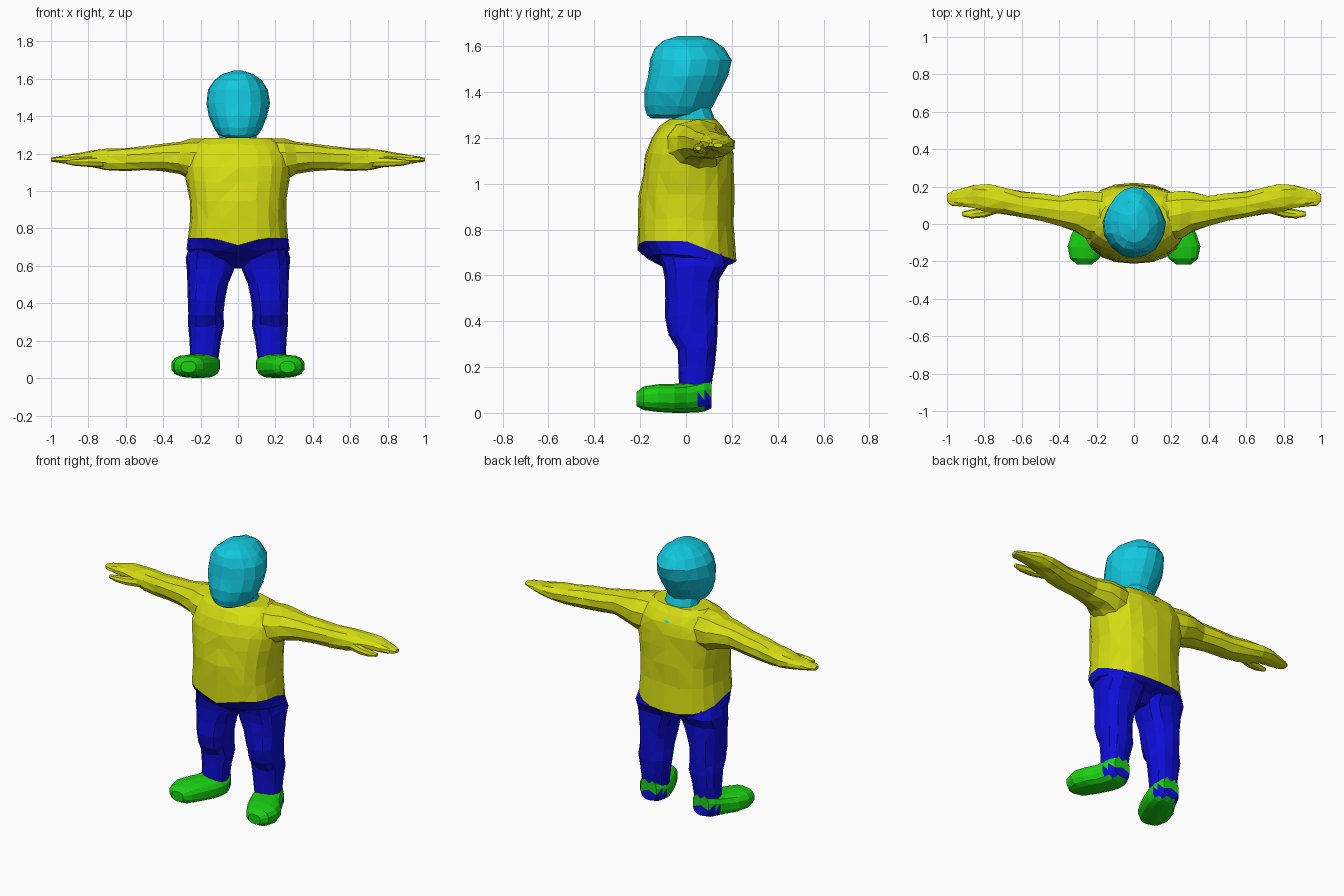
import bpy, bmesh, math, random
random.seed(4)


def material(name, rgb):
    m = bpy.data.materials.new(name)
    m.diffuse_color = (*rgb, 1)
    return m


CYAN = material("cyan", (0.006, 0.58, 0.74))
YELLOW = material("yellow", (0.67, 0.73, 0.006))
BLUE = material("blue", (0.004, 0.004, 0.68))
GREEN = material("green", (0.01, 0.63, 0.006))


def loft(name, axis, rows, mats, n=14, p=2.2, jitter=0.004, warp=None,
         mirror=False, rule=None):
    """Faceted skin through superellipse rings; row = (t, a0, a1, b0, b1)."""
    bm = bmesh.new()
    place = {"x": lambda t, a, b: (t, a, b),
             "y": lambda t, a, b: (a, t, b),
             "z": lambda t, a, b: (a, b, t)}[axis]

    def vert(t, a, b):
        co = place(t, a, b)
        return bm.verts.new(warp(*co) if warp else co)

    rings = []
    for i, (t, a0, a1, b0, b1) in enumerate(rows):
        j = jitter if 0 < i < len(rows) - 1 else 0
        ring = []
        for k in range(n):
            ang = 2 * math.pi * k / n + math.pi / 2
            c, s = math.cos(ang), math.sin(ang)
            ca = math.copysign(abs(c) ** (2 / p), c)
            sb = math.copysign(abs(s) ** (2 / p), s)
            ring.append(vert(t + random.uniform(-j, j) * 2,
                             (a0 + a1) / 2 + (a1 - a0) / 2 * ca + random.uniform(-j, j),
                             (b0 + b1) / 2 + (b1 - b0) / 2 * sb + random.uniform(-j, j)))
        rings.append(ring)
    for r, q in zip(rings, rings[1:]):
        for k in range(n):
            m = (k + 1) % n
            bm.faces.new((r[k], r[m], q[m], q[k]))
    for ring, (t, a0, a1, b0, b1) in ((rings[0], rows[0]), (rings[-1], rows[-1])):
        mid = vert(t, (a0 + a1) / 2, (b0 + b1) / 2)
        for k in range(n):
            bm.faces.new((ring[k], ring[(k + 1) % n], mid))
    bmesh.ops.triangulate(bm, faces=bm.faces[:])
    bmesh.ops.recalc_face_normals(bm, faces=bm.faces[:])
    if rule:
        for f in bm.faces:
            f.material_index = rule(f.calc_center_median())
    me = bpy.data.meshes.new(name)
    bm.to_mesh(me)
    bm.free()
    for m in mats:
        me.materials.append(m)
    ob = bpy.data.objects.new(name, me)
    bpy.context.collection.objects.link(ob)
    if mirror:
        mod = ob.modifiers.new("mirror", "MIRROR")
        mod.use_mirror_merge = False
    return ob


def sym(rows):
    """Rows (z, half width, y front, y back) centred on x = 0."""
    return [(z, -w, w, y0, y1) for z, w, y0, y1 in rows]


# Shirt hem: lower at the back, small dip at the front middle
def hem(x, y, z):
    k = max(0, 1 - abs(z - 0.75) / 0.13)
    dip = 0.04 * max(0, 1 - abs(x) / 0.14) if y < 0 else 0
    return x, y, z - k * (0.4 * max(0, y) + dip)


# Head: ridge along the back of the hood
def ridge(x, y, z):
    return x * (1 - 1.2 * max(0, y)), y, z


loft("head", "z", sym([
    (1.285, .06, -.15, -.03), (1.30, .105, -.168, .09), (1.34, .13, -.18, .115),
    (1.40, .157, -.18, .15), (1.47, .172, -.167, .185), (1.54, .165, -.157, .20),
    (1.59, .13, -.14, .165), (1.625, .085, -.10, .125), (1.645, .02, -.03, .06)]),
    [CYAN], n=16, p=2.1, jitter=0.002, warp=ridge)

# Collar, reaching down the back
loft("collar", "z", sym([
    (1.26, .115, -.07, .195), (1.285, .10, -.06, .13), (1.33, .095, -.06, .11)]),
    [CYAN], n=12, p=2, jitter=0,
    warp=lambda x, y, z: (x, y, z - 0.6 * max(0, y - 0.1)))

# Shirt body
loft("shirt", "z", sym([
    (0.75, .268, -.212, .22), (0.85, .255, -.212, .21), (0.95, .258, -.205, .21),
    (1.05, .275, -.19, .21), (1.13, .285, -.175, .207), (1.20, .27, -.15, .195),
    (1.25, .235, -.115, .165), (1.283, .18, -.07, .13)]),
    [YELLOW], n=20, p=2.4, warp=hem)

# Sleeves with hands
loft("arm", "x", [
    (.15, -.10, .17, 1.04, 1.28), (.25, -.085, .185, 1.06, 1.278),
    (.31, -.045, .175, 1.09, 1.267), (.40, -.015, .155, 1.105, 1.255),
    (.50, .015, .165, 1.11, 1.24), (.60, .03, .175, 1.105, 1.232),
    (.70, .05, .20, 1.11, 1.225), (.78, .06, .215, 1.125, 1.217),
    (.85, .085, .212, 1.137, 1.207), (.92, .092, .192, 1.145, 1.195),
    (.97, .098, .182, 1.15, 1.187), (1.0, .12, .16, 1.158, 1.178)],
    [YELLOW], n=10, p=2.2, mirror=True)
loft("thumb", "x", [
    (.72, .06, .13, 1.125, 1.185), (.80, .035, .09, 1.13, 1.18),
    (.87, .03, .077, 1.135, 1.172), (.92, .042, .066, 1.145, 1.165)],
    [YELLOW], n=8, jitter=0.002, mirror=True)

# Trousers: seat and legs
loft("trouser_seat", "z", sym([
    (0.75, .268, -.212, .22), (0.69, .275, -.165, .195),
    (0.63, .20, -.085, .13), (0.585, .06, -.03, .08)]),
    [BLUE], n=20, p=2.4, jitter=0.002, warp=hem)
loft("trouser_leg", "z", [
    (.70, .03, .26, -.13, .17), (.64, .01, .277, -.105, .185),
    (.58, .02, .277, -.092, .148), (.50, .052, .272, -.088, .14),
    (.42, .072, .268, -.09, .14), (.34, .082, .262, -.075, .137),
    (.28, .078, .27, -.038, .135), (.20, .095, .262, -.033, .125),
    (.10, .105, .255, -.03, .108)],
    [BLUE], n=12, p=2.4, mirror=True)

# Shoes turned outwards, with a blue heel patch
loft("shoe", "y", [
    (-.217, .225, .305, .03, .09), (-.185, .185, .343, .012, .115),
    (-.12, .148, .357, .004, .125), (-.05, .115, .335, 0, .127),
    (.0, .098, .30, 0, .132), (.05, .095, .275, .002, .142),
    (.08, .105, .262, .006, .152), (.112, .125, .235, .02, .15)],
    [GREEN, BLUE], n=14, p=2.6, jitter=0, mirror=True,
    rule=lambda c: 1 if c.y > 0.055 and 0.02 < c.z < 0.075 else 0)
